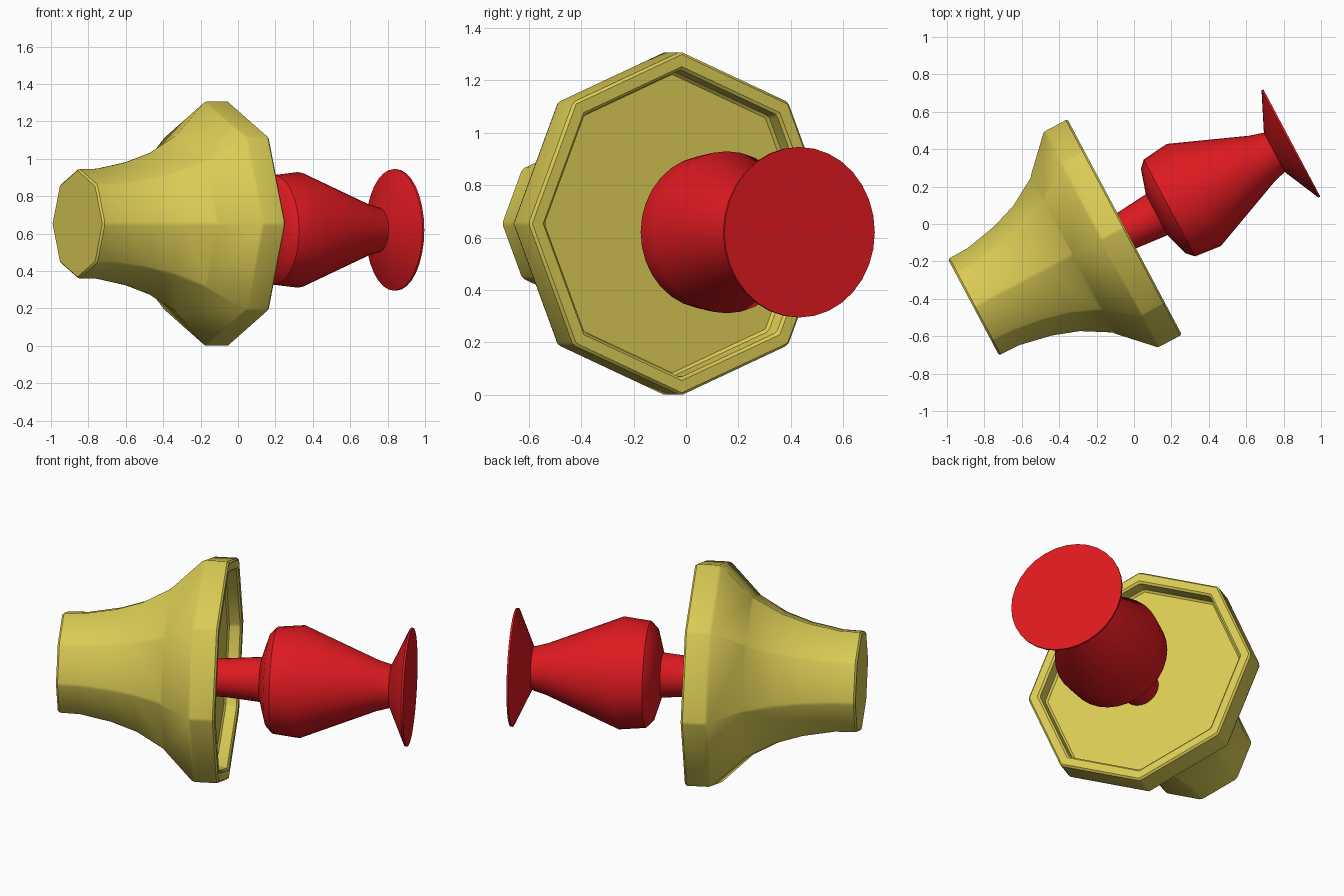
import bpy, bmesh, math
from mathutils import Matrix

if "Cube" in bpy.data.objects:
    bpy.data.objects.remove(bpy.data.objects["Cube"])

# Shared frame: local x runs along the tilted axis, origin at the centre of the big rim
FRAME = Matrix.Translation((-0.0525, -0.0175, 0.653)) @ Matrix.Rotation(math.radians(27.95), 4, 'Z')


def material(name, rgb):
    m = bpy.data.materials.new(name)
    m.diffuse_color = (*rgb, 1)
    m.use_nodes = True
    m.node_tree.nodes["Principled BSDF"].inputs["Base Color"].default_value = m.diffuse_color
    return m


def lathe(name, profile, sides, mat, offset=(0, 0, 0), bevel=0, angle=30):
    """Closed solid of revolution about local x from (x, radius) points."""
    bm = bmesh.new()
    rings = []
    for u, r in profile:
        rings.append([bm.verts.new((u, r * math.cos(a), r * math.sin(a)))
                      for a in (2 * math.pi * i / sides for i in range(sides))])
    for a, b in zip(rings, rings[1:]):
        for i in range(sides):
            j = (i + 1) % sides
            bm.faces.new((a[i], a[j], b[j], b[i]))
    bm.faces.new(rings[0])
    bm.faces.new(rings[-1])
    bmesh.ops.recalc_face_normals(bm, faces=bm.faces[:])
    if bevel:
        edges = [e for e in bm.edges if e.calc_face_angle(0) > math.radians(33)]
        bmesh.ops.bevel(bm, geom=edges, offset=bevel, segments=1,
                        affect='EDGES', profile=0.5, clamp_overlap=True)
    mesh = bpy.data.meshes.new(name)
    bm.to_mesh(mesh)
    bm.free()
    ob = bpy.data.objects.new(name, mesh)
    bpy.context.collection.objects.link(ob)
    ob.matrix_world = FRAME @ Matrix.Translation(offset)
    mesh.materials.append(mat)
    bpy.ops.object.select_all(action='DESELECT')
    ob.select_set(True)
    bpy.context.view_layer.objects.active = ob
    bpy.ops.object.shade_smooth_by_angle(angle=math.radians(angle))
    return ob


yellow = material("yellow", (0.70, 0.60, 0.09))
red = material("red", (0.72, 0.010, 0.014))

# Octagonal flared housing with a shallow recess in the wide face
lathe("flared_housing",
      [(-0.912, 0.295), (-0.79, 0.298), (-0.615, 0.333), (-0.47, 0.383),
       (-0.316, 0.473), (-0.137, 0.656), (0.003, 0.656),
       (0.003, 0.588), (-0.075, 0.580)],
      8, yellow, bevel=0.010, angle=26)

# Round plunger parts, slightly off the housing axis
shift = (0, -0.022, -0.033)
lathe("stem", [(-0.12, 0.103), (0.0, 0.107), (0.20, 0.125)], 32, red, shift)
lathe("bulb",
      [(0.185, 0.124), (0.225, 0.255), (0.262, 0.293), (0.41, 0.309),
       (0.82, 0.141), (0.91, 0.115)],
      32, red, shift)
lathe("end_disc", [(0.895, 0.115), (0.992, 0.325), (1.003, 0.325)], 32, red, shift)
